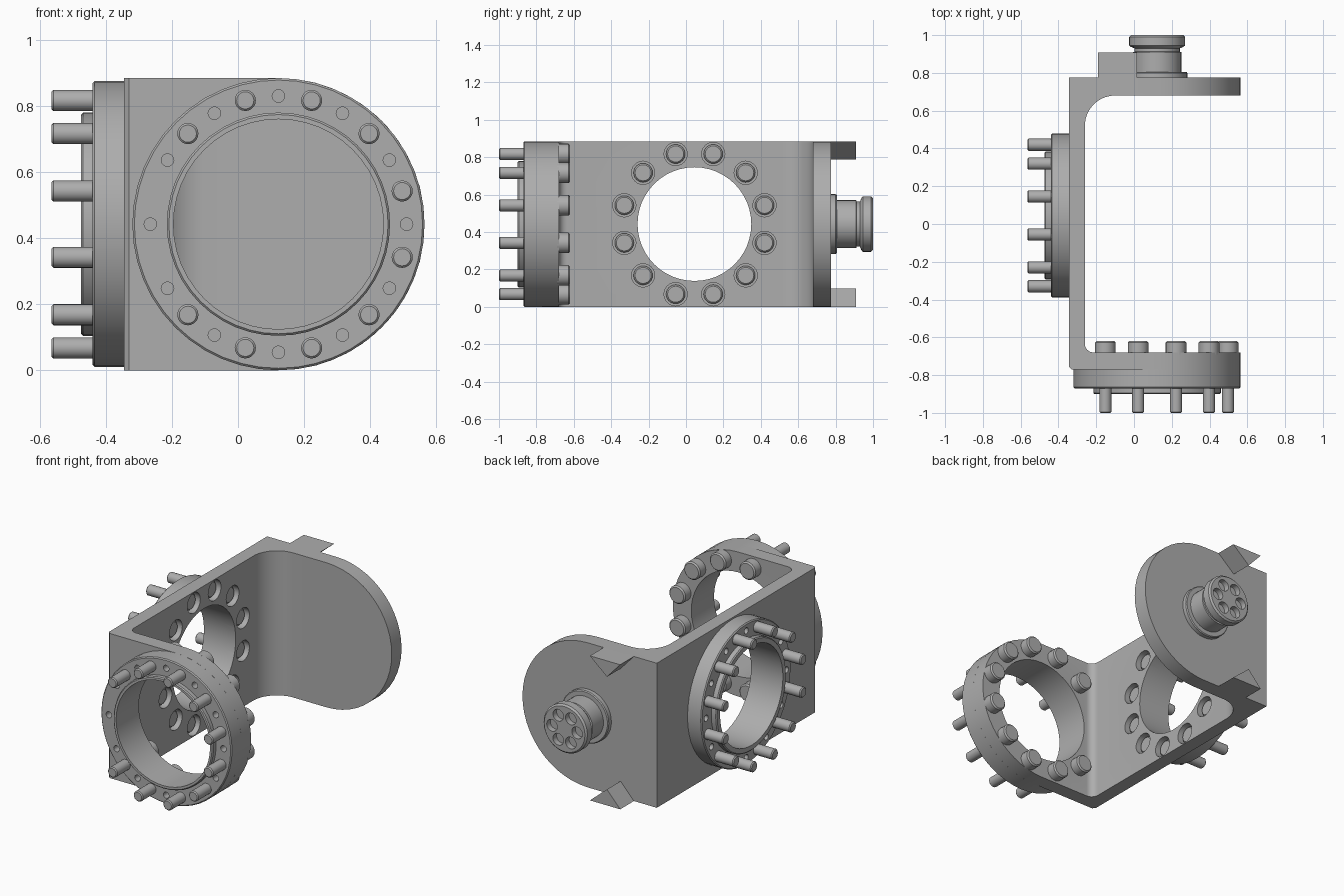
import bpy, bmesh
from math import sin, cos, pi, radians
from mathutils import Vector

cube = bpy.data.objects.get("Cube")
if cube:
    bpy.data.objects.remove(cube, do_unlink=True)

grey = bpy.data.materials.new("machined grey")
grey.use_nodes = True
COL = (0.42, 0.42, 0.42, 1)
grey.diffuse_color = COL
grey.node_tree.nodes["Principled BSDF"].inputs["Base Color"].default_value = COL

CX, CZ = 0.1225, 0.4425      # axis of the front ring and rear hub
SY = 0.045                   # axis of the side ring
PITCH = 0.388                # bolt circle radius


# A frame maps (u, v, h) to the model: h runs along the part axis
def along_y(u, v, h):
    return Vector((CX + u, h, CZ + v))


def along_x(u, v, h):
    return Vector((h, SY + u, CZ + v))


def lathe(bm, frame, profile, n=48, ring=False, at=(0, 0)):
    """Spin (radius, height) points; a ring closes on itself, a solid gets end caps."""
    loops = [[bm.verts.new(frame(at[0] + r * cos(2 * pi * i / n),
                                 at[1] + r * sin(2 * pi * i / n), h))
              for i in range(n)] for r, h in profile]
    pairs = list(zip(loops, loops[1:]))
    if ring:
        pairs.append((loops[-1], loops[0]))
    else:
        bm.faces.new(loops[0])
        bm.faces.new(loops[-1])
    for a, b in pairs:
        for i in range(n):
            j = (i + 1) % n
            bm.faces.new((a[i], a[j], b[j], b[i]))


def prism(bm, points, move):
    """Extrude a polygon; move maps (point, end) to a position for end 0 and 1."""
    a, b = ([bm.verts.new(move(p, e)) for p in points] for e in (0, 1))
    bm.faces.new(a)
    bm.faces.new(b)
    for i in range(len(points)):
        j = (i + 1) % len(points)
        bm.faces.new((a[i], a[j], b[j], b[i]))


def finish(name, bm):
    bmesh.ops.recalc_face_normals(bm, faces=bm.faces[:])
    mesh = bpy.data.meshes.new(name)
    bm.to_mesh(mesh)
    bm.free()
    obj = bpy.data.objects.new(name, mesh)
    bpy.context.collection.objects.link(obj)
    mesh.materials.append(grey)
    return obj


def select(obj):
    bpy.ops.object.select_all(action='DESELECT')
    obj.select_set(True)
    bpy.context.view_layer.objects.active = obj


def smooth(obj):
    select(obj)
    bpy.ops.object.shade_smooth_by_angle(angle=radians(30))


def carve(obj, bm, operation='DIFFERENCE'):
    cutter = finish("cutter", bm)
    cutter.hide_render = True
    mod = obj.modifiers.new("carve", 'BOOLEAN')
    mod.operation, mod.object, mod.solver = operation, cutter, 'EXACT'
    select(obj)
    bpy.ops.object.modifier_apply(modifier=mod.name)
    bpy.data.objects.remove(cutter, do_unlink=True)


def circle_points(angles, r=PITCH):
    return [(r * cos(radians(a)), r * sin(radians(a))) for a in angles]


def arc(cx, cy, r, start, end, n):
    return [(cx + r * cos(radians(start + (end - start) * i / n)),
             cy + r * sin(radians(start + (end - start) * i / n))) for i in range(n + 1)]


front_bolts = circle_points([a for a in range(15, 360, 30) if a not in (165, 195)])
side_bolts = circle_points(range(15, 360, 30))
pin_holes = circle_points(range(0, 360, 30))

# Bracket: C-shaped plan with filleted corners, rounded flange ends
bm = bmesh.new()
plan = [(0.6, -0.77), (0.6, -0.68)]
plan += arc(-0.215, -0.635, 0.045, 270, 180, 6)
plan += arc(-0.1, 0.52, 0.16, 180, 90, 14)
plan += [(0.6, 0.68), (0.6, 0.775), (-0.345, 0.775), (-0.345, -0.755), (-0.33, -0.77)]
prism(bm, plan, lambda p, e: Vector((p[0], p[1], e * 2 * CZ)))
bracket = finish("bracket", bm)
bm = bmesh.new()
outline = [(-0.5, 2 * CZ), (-0.5, 0)] + arc(CX, CZ, CZ, -90, 90, 26)
prism(bm, outline, lambda p, e: Vector((p[0], 2 * e - 1, p[1])))
carve(bracket, bm, 'INTERSECT')
bm = bmesh.new()
lathe(bm, along_y, [(0.318, -0.9), (0.318, -0.6)])
lathe(bm, along_x, [(0.304, -0.5), (0.304, -0.2)])
for p in side_bolts:
    lathe(bm, along_x, [(0.062, -0.315), (0.062, -0.2)], 24, at=p)
carve(bracket, bm)
smooth(bracket)


# Bearing rings with a raised inner lip and small pin holes
def bearing_ring(name, frame, outer, inner, lip, base, face, tip):
    bm = bmesh.new()
    lathe(bm, frame, [(inner, base), (outer, base), (outer, face + 0.006),
                      (outer - 0.006, face), (lip, face), (lip, tip + 0.006),
                      (lip - 0.006, tip), (inner, tip)], ring=True)
    ring = finish(name, bm)
    bm = bmesh.new()
    for p in pin_holes:
        lathe(bm, frame, [(0.019, face - 0.02), (0.019, face + 0.05)], 16, at=p)
    carve(ring, bm)
    smooth(ring)


bearing_ring("front_ring", along_y, CZ, 0.318, 0.338, -0.768, -0.87, -0.9)
bearing_ring("side_ring", along_x, 0.433, 0.304, 0.338, -0.343, -0.44, -0.475)


# Bolts: thin shank outside, wide head inside the bracket
def bolts(name, frame, places, tip, shank_end, head_base, head_top, head_r):
    bm = bmesh.new()
    for p in places:
        lathe(bm, frame, [(0.026, tip), (0.032, tip + 0.006), (0.032, shank_end)], 20, at=p)
        lathe(bm, frame, [(head_r, head_base), (head_r, head_top - 0.008),
                          (head_r - 0.008, head_top)], 24, at=p)
    smooth(finish(name, bm))


bolts("front_bolts", along_y, front_bolts, -1.0, -0.86, -0.69, -0.62, 0.055)
bolts("side_bolts", along_x, side_bolts, -0.565, -0.43, -0.32, -0.28, 0.051)

# Rear hub: stepped flange, shaft, groove and cap with six sockets
bm = bmesh.new()
lathe(bm, along_y, [(0.16, 0.77), (0.16, 0.8), (0.155, 0.806), (0.128, 0.806), (0.128, 0.91),
                    (0.12, 0.912), (0.12, 0.93), (0.14, 0.938), (0.148, 0.945),
                    (0.148, 0.99), (0.138, 1.0)], 40)
hub = finish("rear_hub", bm)
bm = bmesh.new()
for p in circle_points(range(0, 360, 60), 0.085):
    lathe(bm, along_y, [(0.036, 0.965), (0.036, 1.05)], 20, at=p)
carve(hub, bm)
smooth(hub)

# Wedge stops at the top and bottom of the rear flange
for name, edge, inward in (("upper_stop", 2 * CZ, -1), ("lower_stop", 0, 1)):
    bm = bmesh.new()
    wedge = [(-0.19, 0), (0.015, 0), (-0.1, 0.098)]
    prism(bm, wedge, lambda p, e: Vector((p[0], 0.765 + 0.143 * e, edge + inward * p[1])))
    finish(name, bm)
